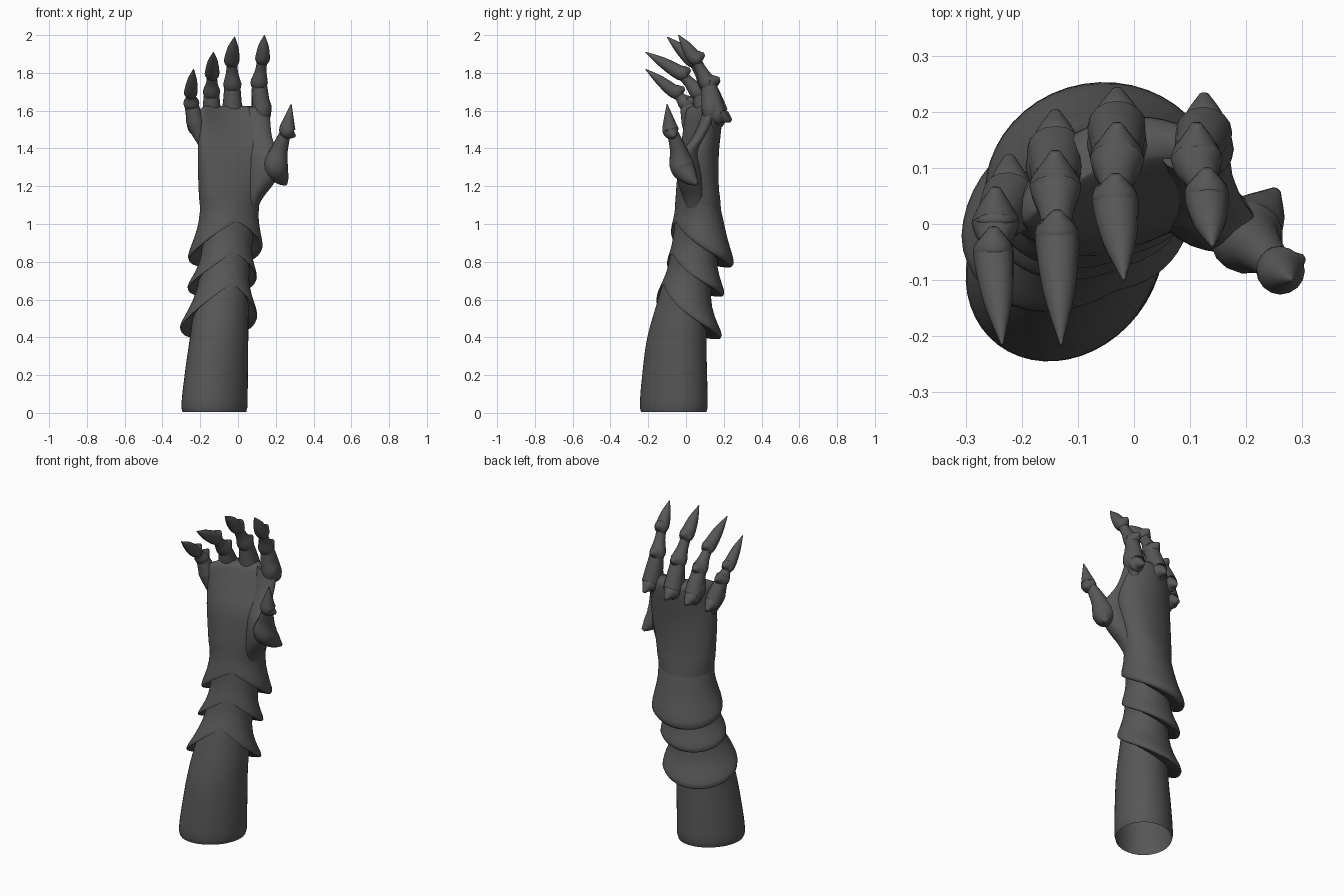
import bpy, bmesh, math
from mathutils import Vector

if "Cube" in bpy.data.objects:
    bpy.data.objects.remove(bpy.data.objects["Cube"])

grey = bpy.data.materials.new("dark grey")
grey.diffuse_color = (0.095, 0.095, 0.095, 1)
grey.use_nodes = True
grey.node_tree.nodes["Principled BSDF"].inputs["Base Color"].default_value = grey.diffuse_color


def loft(name, rings, caps=(True, True)):
    """Skin closed rings of equal length, optionally capping the ends."""
    bm = bmesh.new()
    vr = [[bm.verts.new(p) for p in r] for r in rings]
    n = len(rings[0])
    for a, b in zip(vr, vr[1:]):
        for i in range(n):
            j = (i + 1) % n
            bm.faces.new((a[i], a[j], b[j], b[i]))
    if caps[0]:
        bm.faces.new(vr[0][::-1])
    if caps[1]:
        bm.faces.new(vr[-1])
    bmesh.ops.recalc_face_normals(bm, faces=bm.faces)
    me = bpy.data.meshes.new(name)
    bm.to_mesh(me)
    bm.free()
    me.materials.append(grey)
    ob = bpy.data.objects.new(name, me)
    bpy.context.collection.objects.link(ob)
    bpy.context.view_layer.objects.active = ob
    bpy.ops.object.select_all(action='DESELECT')
    ob.select_set(True)
    bpy.ops.object.shade_smooth_by_angle(angle=math.radians(60))
    return ob


def spline(pts, t):
    """Catmull-Rom through tuples, t from 0 to len - 1."""
    i = min(int(t), len(pts) - 2)
    f = t - i
    a, b, c, d = (pts[max(0, min(len(pts) - 1, i + k))] for k in (-1, 0, 1, 2))
    return [0.5 * (2*q + (r - p)*f + (2*p - 5*q + 4*r - s)*f*f
                   + (3*q - p - 3*r + s)*f**3) for p, q, r, s in zip(a, b, c, d)]


def tube(name, pts, steps=5, n=16):
    """Sweep a circle along (x, y, z, radius) points."""
    k = (len(pts) - 1) * steps
    s = [spline(pts, i / steps) for i in range(k + 1)]
    rings, side = [], None
    for i, p in enumerate(s):
        d = (Vector(s[min(i + 1, k)][:3]) - Vector(s[max(i - 1, 0)][:3])).normalized()
        side = Vector((1, 0, 0)) if side is None else side
        side = (side - d * side.dot(d)).normalized()
        up = d.cross(side)
        r = max(p[3], 0.002)
        rings.append([Vector(p[:3]) + r * (side * math.cos(a) + up * math.sin(a))
                      for a in (2 * math.pi * j / n for j in range(n))])
    return loft(name, rings)


# Arm sections: z, centre x, centre y, half width, half depth, turn, arch
ARM = [
    (0.005, -.125, -.065, .184, .157, 50, 0),
    (0.03, -.125, -.065, .191, .163, 50, 0),
    (0.20, -.115, -.060, .182, .157, 50, 0),
    (0.40, -.100, -.048, .166, .145, 48, 0),
    (0.60, -.085, -.010, .146, .133, 40, 0),
    (0.80, -.065, .035, .132, .122, 30, 0),
    (1.00, -.052, .065, .148, .122, 20, 0),
    (1.20, -.040, .060, .172, .106, 12, .01),
    (1.38, -.028, .068, .192, .093, 12, .03),
    (1.50, -.033, .092, .190, .073, 16, .05),
    (1.58, -.038, .108, .188, .058, 18, .065),
    (1.61, -.038, .112, .182, .046, 18, .065),
    (1.625, -.038, .117, .150, .025, 18, .055),
]


def arm_point(z, a, off=0.0):
    """Point on the arm; angle 0 is the front, growing towards +x."""
    i = max(k for k in range(len(ARM) - 1) if ARM[k][0] <= z or k == 0)
    f = (z - ARM[i][0]) / (ARM[i + 1][0] - ARM[i][0])
    _, cx, cy, rx, ry, rot, arch = spline(ARM, i + max(0, min(1, f)))
    t = math.radians(rot)
    s, c = math.sin(a - t), math.cos(a - t)
    e = 0.88 if z > 1.1 else 1.0
    u = math.copysign(abs(s) ** e, s)
    v = math.copysign(abs(c) ** e, c)
    x, y = (rx + off) * u, -(ry + off) * v - arch * (u * u - 0.3)
    return Vector((cx + x*math.cos(t) - y*math.sin(t),
                   cy + x*math.sin(t) + y*math.cos(t), z))


N = 48
ANG = [2 * math.pi * i / N for i in range(N)]
zs = [0.005, 0.015] + [0.03 + 0.0394 * i for i in range(40)] + [1.59, 1.61, 1.62, 1.625]
loft("arm_and_palm", [[arm_point(z, a) for a in ANG] for z in zs], (False, True))

# Three overlapping cuffs: low at the back, pinched to a V at the front
CUFFS = [("lower_cuff", .68, .39, .078, .25),
         ("middle_cuff", .845, .615, .068, .23),
         ("upper_cuff", 1.01, .77, .092, .31)]
PROFILE = [(1.0, -.04), (.85, .05), (.65, .2), (.45, .45), (.28, .72), (.14, .95),
           (.05, 1.03), (0, .95), (.0, .8), (.05, .5), (.12, -.05)]
for name, front, back, flare, height in CUFFS:
    rings = []
    for t, o in PROFILE:
        ring = []
        for a in ANG:
            w = abs(math.sin((a - 0.36) / 2)) ** 1.3
            edge = front + (back - front) * w
            f = flare * (0.15 + 0.85 * min(1, w * 1.25)) * (0.76 - 0.24 * math.cos(a))
            ring.append(arm_point(edge + t * height * (0.45 + 0.55 * w), a, f * o))
        rings.append(ring)
    loft(name, rings, (False, False))

# Fingers: knuckle, middle joint, claw base, claw tip, and thickness
FINGERS = {
    "index": ((.125, .165, 1.58), (.112, .115, 1.75), (.130, .045, 1.88), (.140, -.04, 2.0), 1.0),
    "middle": ((-.030, .175, 1.58), (-.030, .115, 1.74), (-.033, .035, 1.87), (-.018, -.10, 1.99), 1.05),
    "ring": ((-.140, .135, 1.56), (-.140, .065, 1.70), (-.137, -.03, 1.80), (-.130, -.215, 1.91), 1.0),
    "little": ((-.222, .055, 1.515), (-.247, .00, 1.64), (-.250, -.06, 1.70), (-.235, -.215, 1.82), .92),
}


def bone(name, a, b, g, spur, rise, radii):
    """Segment starting at a backward spur, swelling at its joint."""
    a, b = Vector(a), Vector(b)
    m = a.lerp(b, 0.5)
    tube(name, [(a.x, a.y + spur, a.z + rise, .009), (a.x, a.y + spur * .45, a.z + rise * .4, .034 * g),
                (*a, radii[0] * g), (*m, radii[1] * g), (*b, radii[2] * g)])


for name, (k, j, c, tip, g) in FINGERS.items():
    # Wide root fading into the palm
    palm = Vector((k[0] * .8 - .005, k[1] - .03, k[2] - .12))
    inner = Vector(k) + Vector((0, -.03, .01))
    tube(name + "_root", [(*palm, .012), (*inner, .050 * g),
                          (*inner.lerp(Vector(j), .45), .045 * g), (*j, .034 * g)])
    bone(name + "_knuckle", k, j, g, .065, -.035, (.050, .046, .039))
    bone(name + "_joint", j, c, g, .064, .02, (.046, .030, .027))
    bone(name + "_claw", c, tip, g, .053, .018, (.039, .028, .002))

# Thumb web: sheet from the palm out to the thumb, scooped below the index
WEB = [(1.06, .09, .050, .035), (1.14, .13, .025, .055), (1.22, .19, -.005, .063),
       (1.30, .222, -.02, .060), (1.37, .218, -.015, .048), (1.41, .198, .02, .042),
       (1.47, .178, .075, .038), (1.55, .170, .12, .035), (1.62, .158, .135, .03)]
web = []
for i in range(33):
    z, ex, ey, th = spline(WEB, i / 4)
    inn, out = Vector((.05, .05 + .25 * max(0, z - 1.35), z)), Vector((ex, ey, z))
    mid, half = (inn + out) / 2, (out - inn) / 2
    across = Vector((-half.y, half.x, 0)).normalized() * th
    web.append([mid + half * math.cos(a) + across * math.sin(a) for a in ANG[::2]])
loft("thumb_web", web)

# Thumb: bulb with a heel spur, and claw
tube("thumb_bulb", [(.253, .058, 1.212, .010), (.230, .022, 1.245, .042), (.200, -.020, 1.305, .066),
                    (.219, -.04, 1.39, .046), (.25, -.07, 1.48, .030)])
tube("thumb_claw", [(.302, -.06, 1.465, .007), (.263, -.080, 1.49, .043),
                    (.268, -.09, 1.55, .029), (.282, -.10, 1.635, .002)])
